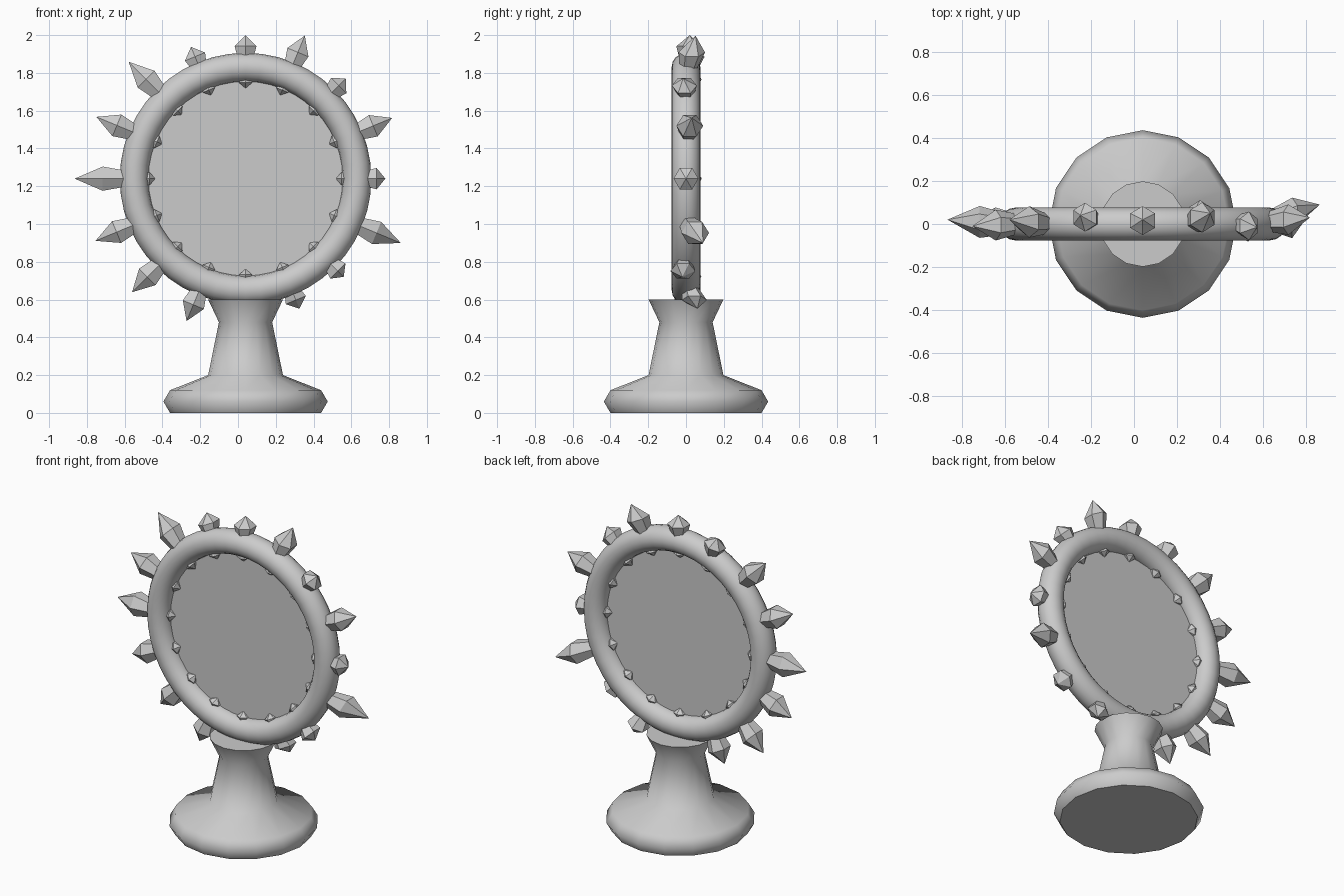
import bpy, bmesh, math
from mathutils import Vector

if "Cube" in bpy.data.objects:
    bpy.data.objects.remove(bpy.data.objects["Cube"])

CX, CZ = 0.04, 1.24            # ring centre
MAJOR, TUBE = 0.59, 0.076

grey = bpy.data.materials.new("plain grey")
grey.diffuse_color = (0.6, 0.6, 0.6, 1)
grey.use_nodes = True
grey.node_tree.nodes["Principled BSDF"].inputs["Base Color"].default_value = grey.diffuse_color


def finish(name, bm, smooth=None):
    bmesh.ops.recalc_face_normals(bm, faces=bm.faces)
    me = bpy.data.meshes.new(name)
    bm.to_mesh(me)
    bm.free()
    me.materials.append(grey)
    ob = bpy.data.objects.new(name, me)
    bpy.context.collection.objects.link(ob)
    if smooth:
        bpy.ops.object.select_all(action='DESELECT')
        ob.select_set(True)
        bpy.context.view_layer.objects.active = ob
        bpy.ops.object.shade_smooth_by_angle(angle=math.radians(smooth))
    return ob


def bridge(bm, a, b):
    n = len(a)
    for i in range(n):
        bm.faces.new((a[i], a[(i + 1) % n], b[(i + 1) % n], b[i]))


# pedestal: 16-sided lathe profile (radius, height)
bm = bmesh.new()
loops = []
for r, z in [(0.40, 0), (0.435, 0.06), (0.40, 0.12), (0.198, 0.2), (0.141, 0.48), (0.198, 0.6)]:
    loops.append([bm.verts.new((CX + r * math.cos(math.tau * i / 16),
                                r * math.sin(math.tau * i / 16), z)) for i in range(16)])
for a, b in zip(loops, loops[1:]):
    bridge(bm, a, b)
bm.faces.new(loops[0])
bm.faces.new(loops[-1])
finish("pedestal", bm, 60)

# round frame: upright torus
bm = bmesh.new()
rings = []
for i in range(48):
    a = math.tau * i / 48
    ring = []
    for j in range(16):
        t = math.tau * j / 16
        r = MAJOR + TUBE * math.cos(t)
        ring.append(bm.verts.new((CX + r * math.cos(a), TUBE * math.sin(t), CZ + r * math.sin(a))))
    rings.append(ring)
for i in range(48):
    bridge(bm, rings[i], rings[(i + 1) % 48])
finish("frame_ring", bm, 60)

# flat mirror disc in the middle of the frame
bm = bmesh.new()
faces = []
for y in (-0.003, 0.003):
    faces.append([bm.verts.new((CX + 0.56 * math.cos(math.tau * i / 48), y,
                                CZ + 0.56 * math.sin(math.tau * i / 48))) for i in range(48)])
    bm.faces.new(faces[-1])
bridge(bm, *faces)
finish("mirror_disc", bm)


def spike(bm, angle, r_base, r_wide, r_tip, width, y_base=0, y_tip=0):
    """Six-sided crystal: narrow foot, wide waist, pointed tip."""
    a = math.radians(angle)
    out = Vector((math.cos(a), 0, math.sin(a)))
    side = Vector((-math.sin(a), 0, math.cos(a)))
    centre = Vector((CX, 0, CZ))
    levels = []
    for r, w in ((r_base, width * 0.62), (r_wide, width)):
        y = y_base + (y_tip - y_base) * (r - r_base) / (r_tip - r_base)
        levels.append([bm.verts.new(centre + out * r
                                    + side * w * math.sin(math.tau * i / 6)
                                    + Vector((0, y + w * math.cos(math.tau * i / 6), 0)))
                       for i in range(6)])
    bridge(bm, *levels)
    bm.faces.new(levels[0])
    tip = bm.verts.new(centre + out * r_tip + Vector((0, y_tip, 0)))
    for i in range(6):
        bm.faces.new((levels[1][i], levels[1][(i + 1) % 6], tip))


# outer spikes: (step of 22.5 degrees, tip radius, foot y, tip y)
bm = bmesh.new()
for k, tip, y0, y1 in [(0, 0.74, 0, 0), (1, 0.84, 0.01, 0.03), (2, 0.75, 0, -0.015),
                       (3, 0.82, 0.01, 0.05), (4, 0.76, 0.01, 0.02), (5, 0.755, 0.02, 0.04),
                       (6, 0.875, 0, 0.02), (7, 0.855, 0, -0.01), (8, 0.905, 0, 0.02),
                       (9, 0.86, 0, 0.01), (10, 0.85, 0, 0.02), (11, 0.816, 0, 0),
                       (13, 0.745, 0.02, 0.06), (14, 0.735, -0.01, -0.02), (15, 0.89, 0.01, 0.09)]:
    length = tip - 0.665
    spike(bm, 22.5 * k, 0.62, 0.665 + 0.38 * length, tip, 0.062 + 0.05 * length, y0, y1)
finish("outer_spikes", bm)

# small inner spikes pointing at the centre
bm = bmesh.new()
for k in range(16):
    spike(bm, 22.5 * k, 0.545, 0.508, 0.478, 0.04)
finish("inner_spikes", bm)
